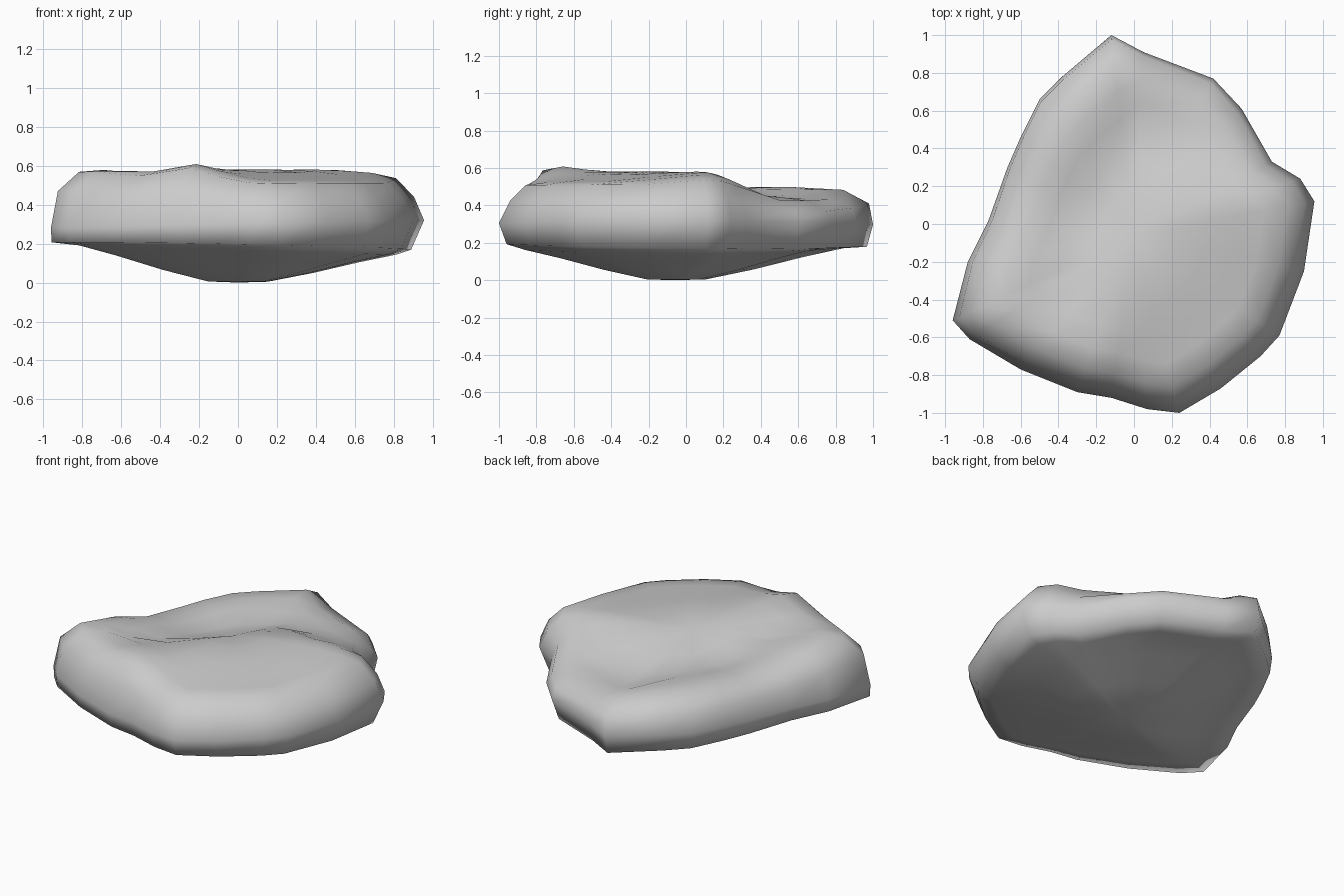
import bpy, bmesh
from math import exp, atan2, cos, sin

if "Cube" in bpy.data.objects:
    bpy.data.objects.remove(bpy.data.objects["Cube"])

# plan outline of the boulder, counter-clockwise from the right tip
OUTLINE = [(.955, .12), (.88, .24), (.73, .33), (.57, .61), (.42, .77), (.05, .91),
           (-.12, 1), (-.38, .78), (-.5, .66), (-.6, .46), (-.67, .3), (-.77, .02),
           (-.88, -.2), (-.96, -.51), (-.87, -.61), (-.6, -.77), (-.3, -.89),
           (-.12, -.92), (.07, -.98), (.24, -1), (.46, -.87), (.67, -.7),
           (.77, -.59), (.9, -.25)]
CX, CY = 0.0, -0.06


def smooth(v, a, b):
    t = min(1, max(0, (v - a) / (b - a)))
    return t * t * (3 - 2 * t)


def top(x, y):
    """Main hump and left ridge separated by a diagonal groove."""
    d = .913 * (x + .58) - .409 * (y + .7)
    q = (y - x) * .707
    ridge = .585 - .085 * smooth(y, -.5, .2) - .02 * exp(-((y - .05) / .2) ** 2)
    hump = .58 - max(.14 * smooth(y, .08, .5), .13 * smooth(q, -.2, .38))
    hump -= .055 * smooth(-q, .25, .75)
    w = smooth(d, -.2, .15)
    z = ridge * (1 - w) + hump * w - .025 * exp(-(d / .12) ** 2)
    z += .04 * exp(-((x + .3) ** 2 + (y + .68) ** 2) / .03)
    return z - .01 * exp(-((x - .08) ** 2 + (y + .7) ** 2) / .03)


bm = bmesh.new()


def ring(kind, s=1, h=0):
    verts = []
    for ox, oy in OUTLINE:
        a = atan2(oy - CY, ox - CX)
        k = s
        if kind == 'lower':
            k = .965 - .035 * cos(a)
        elif kind == 'upper':
            k = .958 + .02 * sin(a) - .015 * cos(a)
        x, y = CX + k * (ox - CX), CY + k * (oy - CY)
        if kind == 'bottom':
            z = h * (1 - .15 * cos(a))
        elif kind == 'lower':
            z = .187 - .017 * cos(a) - .01 * sin(a)
        elif kind == 'middle':
            z = .30 + .02 * cos(a)
        elif kind == 'upper':
            z = .2 + .7 * (top(x, y) - .2)
        else:
            z = top(x, y) - (.015 if s > .8 else 0)
        verts.append(bm.verts.new((x, y, z)))
    return verts


# rings from the underside, around the wall, to the top
rings = [ring('bottom', s, h) for s, h in ((.16, .005), (.4, .057), (.65, .122), (.85, .168))]
rings += [ring('lower'), ring('middle'), ring('upper')]
rings += [ring('top', s) for s in (.85, .72, .58, .42, .22)]
n = len(OUTLINE)
for lo, hi in zip(rings, rings[1:]):
    for i in range(n):
        j = (i + 1) % n
        bm.faces.new((lo[i], lo[j], hi[j], hi[i]))

# close underside and top
low = bm.verts.new((CX, CY, 0))
high = bm.verts.new((CX, CY, top(CX, CY)))
for i in range(n):
    j = (i + 1) % n
    bm.faces.new((low, rings[0][j], rings[0][i]))
    bm.faces.new((high, rings[-1][i], rings[-1][j]))
for f in bm.faces:
    f.smooth = True
bmesh.ops.recalc_face_normals(bm, faces=bm.faces)

mesh = bpy.data.meshes.new("boulder")
bm.to_mesh(mesh)
bm.free()
bpy.context.collection.objects.link(bpy.data.objects.new("boulder", mesh))
